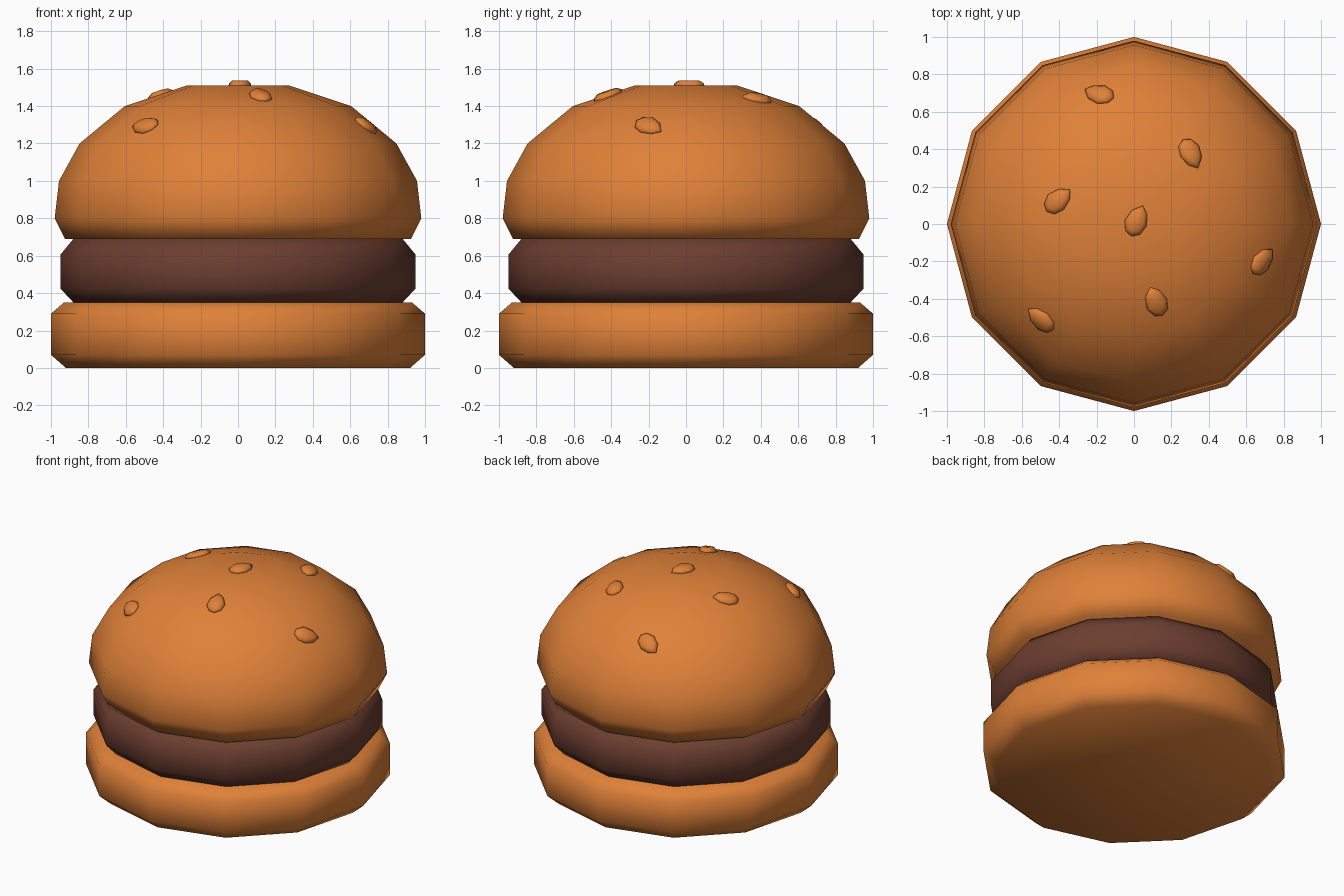
import bpy, bmesh, math
from mathutils import Matrix, Vector
from mathutils.bvhtree import BVHTree

if "Cube" in bpy.data.objects:
    bpy.data.objects.remove(bpy.data.objects["Cube"])


def material(name, rgb):
    m = bpy.data.materials.new(name)
    m.diffuse_color = (*rgb, 1)
    m.use_nodes = True
    m.node_tree.nodes["Principled BSDF"].inputs["Base Color"].default_value = m.diffuse_color
    return m


bread = material("bread orange", (0.74, 0.22, 0.04))
meat = material("meat brown", (0.15, 0.048, 0.03))


def finish(name, bm, mat):
    bmesh.ops.recalc_face_normals(bm, faces=bm.faces)
    for f in bm.faces:
        f.smooth = True
    me = bpy.data.meshes.new(name)
    bm.to_mesh(me)
    me.materials.append(mat)
    ob = bpy.data.objects.new(name, me)
    bpy.context.collection.objects.link(ob)
    return ob


def loft(bm, rings):
    """Skin a stack of equal-length point rings and cap both ends."""
    vs = [[bm.verts.new(p) for p in ring] for ring in rings]
    n = len(vs[0])
    for a, b in zip(vs, vs[1:]):
        for i in range(n):
            j = (i + 1) % n
            bm.faces.new((a[i], a[j], b[j], b[i]))
    bm.faces.new(vs[0][::-1])
    bm.faces.new(vs[-1])


def turned(name, profile, mat, sides=12):
    bm = bmesh.new()
    angles = [2 * math.pi * i / sides for i in range(sides)]
    loft(bm, [[(r * math.cos(a), r * math.sin(a), z) for a in angles] for r, z in profile])
    return finish(name, bm, mat)


# Bun halves and patty: twelve-sided turned profiles (radius, height)
turned("bottom_bun", [(0.92, 0), (1, 0.07), (1, 0.29), (0.93, 0.35)], bread)
turned("patty", [(0.88, 0.35), (0.95, 0.425), (0.95, 0.605), (0.88, 0.69)], meat)
top = turned("top_bun", [(0.925, 0.69), (0.98, 0.80), (0.957, 1.0), (0.847, 1.2),
                         (0.605, 1.4), (0.275, 1.51)], bread)

# Sesame seeds: flattened teardrops laid on the bun surface
bm = bmesh.new()
bm.from_mesh(top.data)
tree = BVHTree.FromBMesh(bm)
bm.free()

OUTLINE = [(0.09, 0), (0.045, 0.045), (-0.02, 0.06), (-0.07, 0.035),
           (-0.085, -0.005), (-0.06, -0.045), (-0.005, -0.06), (0.055, -0.04)]
SEEDS = [(-0.185, 0.692, 155), (0.303, 0.378, -65), (-0.408, 0.125, 40), (0.013, 0.015, 68),
         (0.683, -0.2, 45), (0.118, -0.417, 112), (-0.495, -0.512, 140)]

for k, (x, y, turn) in enumerate(SEEDS):
    hit, normal, _, _ = tree.ray_cast(Vector((x, y, 3)), Vector((0, 0, -1)))
    place = (Matrix.Translation(hit)
             @ Vector((0, 0, 1)).rotation_difference(normal).to_matrix().to_4x4()
             @ Matrix.Rotation(math.radians(turn), 4, 'Z'))
    bm = bmesh.new()
    loft(bm, [[place @ Vector((px * s, py * s, z)) for px, py in OUTLINE]
              for s, z in ((0.7, -0.025), (1, 0.0), (0.95, 0.012), (0.65, 0.028))])
    finish(f"sesame_seed_{k + 1}", bm, bread)
